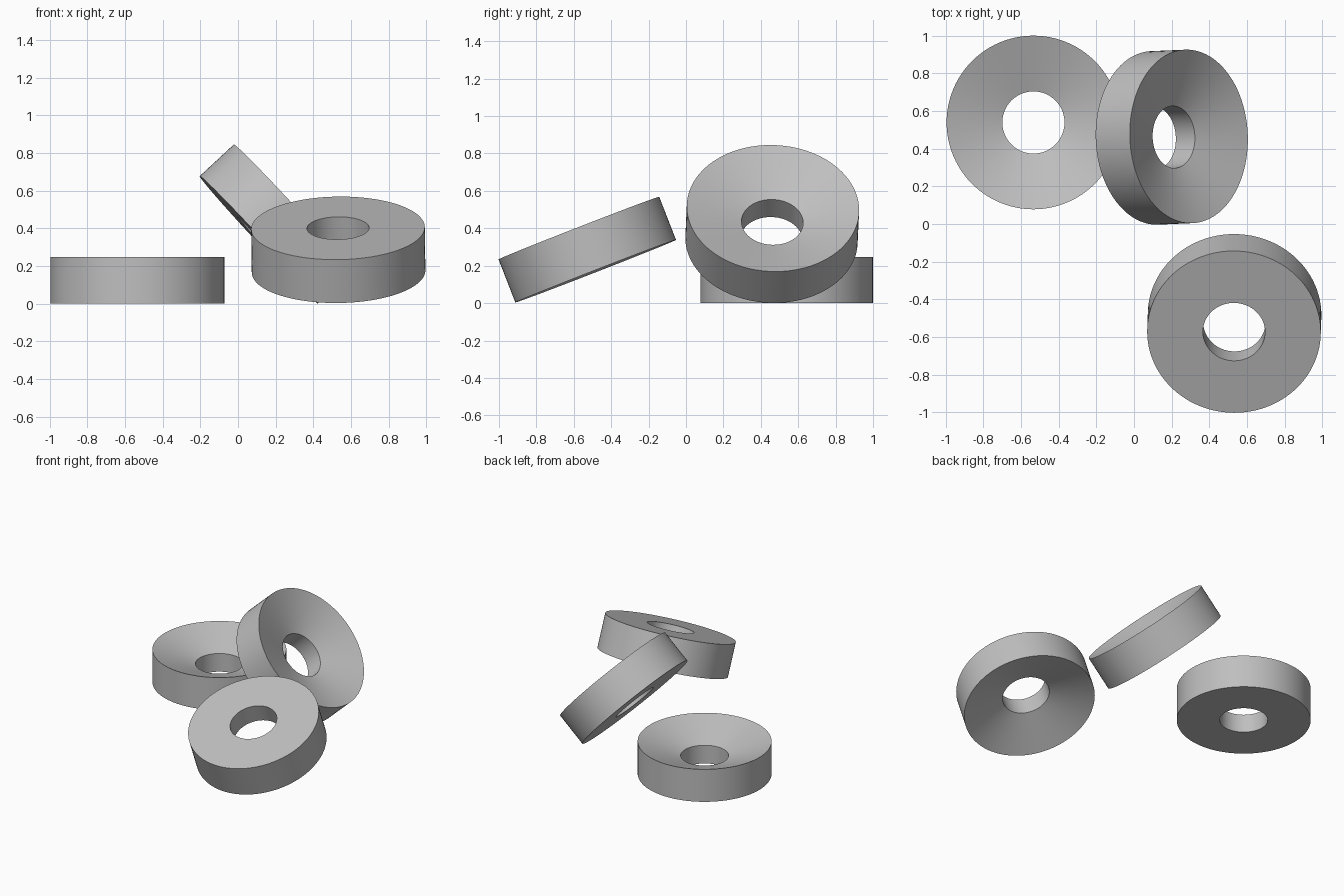
import bpy, bmesh, math
from mathutils import Vector, Matrix

if "Cube" in bpy.data.objects:
    bpy.data.objects.remove(bpy.data.objects["Cube"])

SEGMENTS = 96
R_OUT, R_IN, HEIGHT, SINK = 0.461, 0.165, 0.247, 0.109

grey = bpy.data.materials.new("mid_grey")
grey.diffuse_color = (0.52, 0.52, 0.52, 1)
grey.use_nodes = True
grey.node_tree.nodes["Principled BSDF"].inputs["Base Color"].default_value = grey.diffuse_color


def washer(name, dished_center, axis):
    """Countersunk ring; axis points out of the dished face."""
    # closed cross-section: flat face, outer wall, conical dish, bore
    profile = [(R_IN, -HEIGHT), (R_OUT, -HEIGHT), (R_OUT, 0), (R_IN, -SINK)]
    bm = bmesh.new()
    rings = []
    for i in range(SEGMENTS):
        a = 2 * math.pi * i / SEGMENTS
        rings.append([bm.verts.new((r * math.cos(a), r * math.sin(a), z)) for r, z in profile])
    for i in range(SEGMENTS):
        a, b = rings[i], rings[(i + 1) % SEGMENTS]
        for j in range(4):
            k = (j + 1) % 4
            bm.faces.new((a[j], b[j], b[k], a[k]))
    bmesh.ops.recalc_face_normals(bm, faces=bm.faces)
    turn = Vector((0, 0, 1)).rotation_difference(Vector(axis).normalized()).to_matrix().to_4x4()
    bm.transform(Matrix.Translation(dished_center) @ turn)
    mesh = bpy.data.meshes.new(name)
    bm.to_mesh(mesh)
    bm.free()
    mesh.materials.append(grey)
    obj = bpy.data.objects.new(name, mesh)
    bpy.context.collection.objects.link(obj)
    bpy.ops.object.select_all(action='DESELECT')
    obj.select_set(True)
    bpy.context.view_layer.objects.active = obj
    bpy.ops.object.shade_smooth_by_angle(angle=math.radians(30))


def tilted(angle, heading):
    t, h = math.radians(angle), math.radians(heading)
    return Vector((math.sin(t) * math.cos(h), math.sin(t) * math.sin(h), math.cos(t)))


# ring lying flat, dish upward
washer("flat_washer", (-0.534, 0.539, HEIGHT), (0, 0, 1))
# ring leaning on edge, dish facing right and up
washer("leaning_washer", (0.291, 0.465, 0.507), tilted(47.2, 2.5))
# ring tipped forward, dish facing down
washer("tipped_washer", (0.534, -0.483, 0.171), -tilted(21.3, -92))
